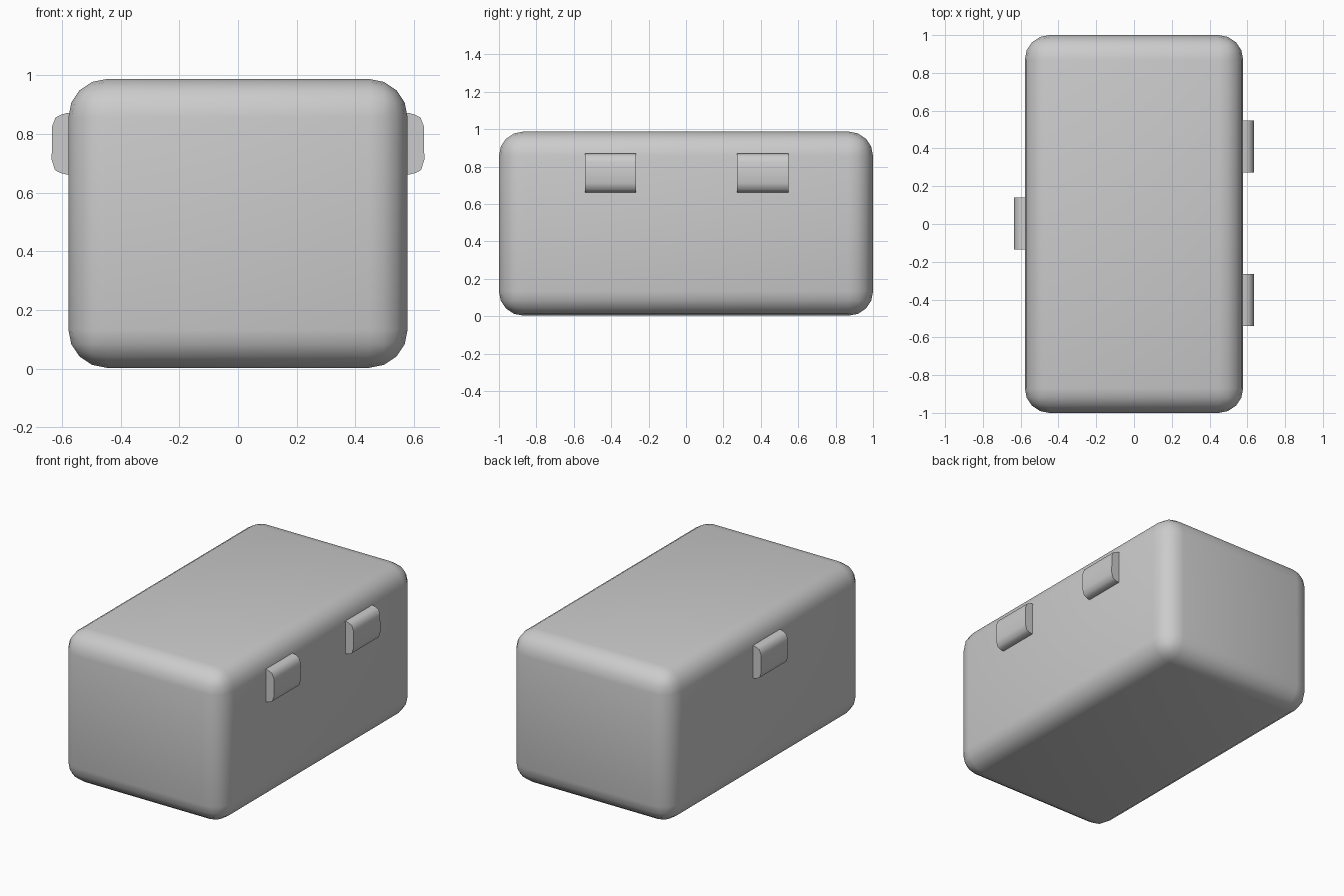
import bpy, bmesh

if "Cube" in bpy.data.objects:
    bpy.data.objects.remove(bpy.data.objects["Cube"])


def finish(bm, name, angle):
    bmesh.ops.recalc_face_normals(bm, faces=bm.faces[:])
    mesh = bpy.data.meshes.new(name)
    bm.to_mesh(mesh)
    bm.free()
    obj = bpy.data.objects.new(name, mesh)
    bpy.context.collection.objects.link(obj)
    bpy.ops.object.select_all(action='DESELECT')
    obj.select_set(True)
    bpy.context.view_layer.objects.active = obj
    bpy.ops.object.shade_smooth_by_angle(angle=angle)
    return obj


# Case body: box with rounded edges and corners
W, D, Z0, Z1, R = 1.156, 2.0, 0.003, 0.987, 0.13
bm = bmesh.new()
bmesh.ops.create_cube(bm, size=1)
for v in bm.verts:
    v.co = (v.co.x * W, v.co.y * D, (Z0 + Z1) / 2 + v.co.z * (Z1 - Z0))
bmesh.ops.bevel(bm, geom=bm.edges[:], offset=R, segments=4, profile=0.5,
                affect='EDGES')
finish(bm, "case_body", 0.7)

# Clasp cross-section (x, z), extruded along y with flat ends
CLASP = [(0.55, 0.871), (0.585, 0.871), (0.604, 0.865), (0.622, 0.856),
         (0.634, 0.825), (0.635, 0.712), (0.624, 0.677), (0.606, 0.667),
         (0.585, 0.662), (0.55, 0.662)]


def clasp(name, side, y, length=0.274):
    bm = bmesh.new()
    face = bm.faces.new([bm.verts.new((side * x, y - length / 2, z))
                         for x, z in CLASP])
    ext = bmesh.ops.extrude_face_region(bm, geom=[face], use_keep_orig=True)
    verts = [g for g in ext["geom"] if isinstance(g, bmesh.types.BMVert)]
    bmesh.ops.translate(bm, verts=verts, vec=(0, length, 0))
    finish(bm, name, 0.9)


# Two clasps on the right side, one hinge block on the left
clasp("clasp_near", 1, -0.403)
clasp("clasp_far", 1, 0.41)
clasp("hinge_block", -1, 0.002)
